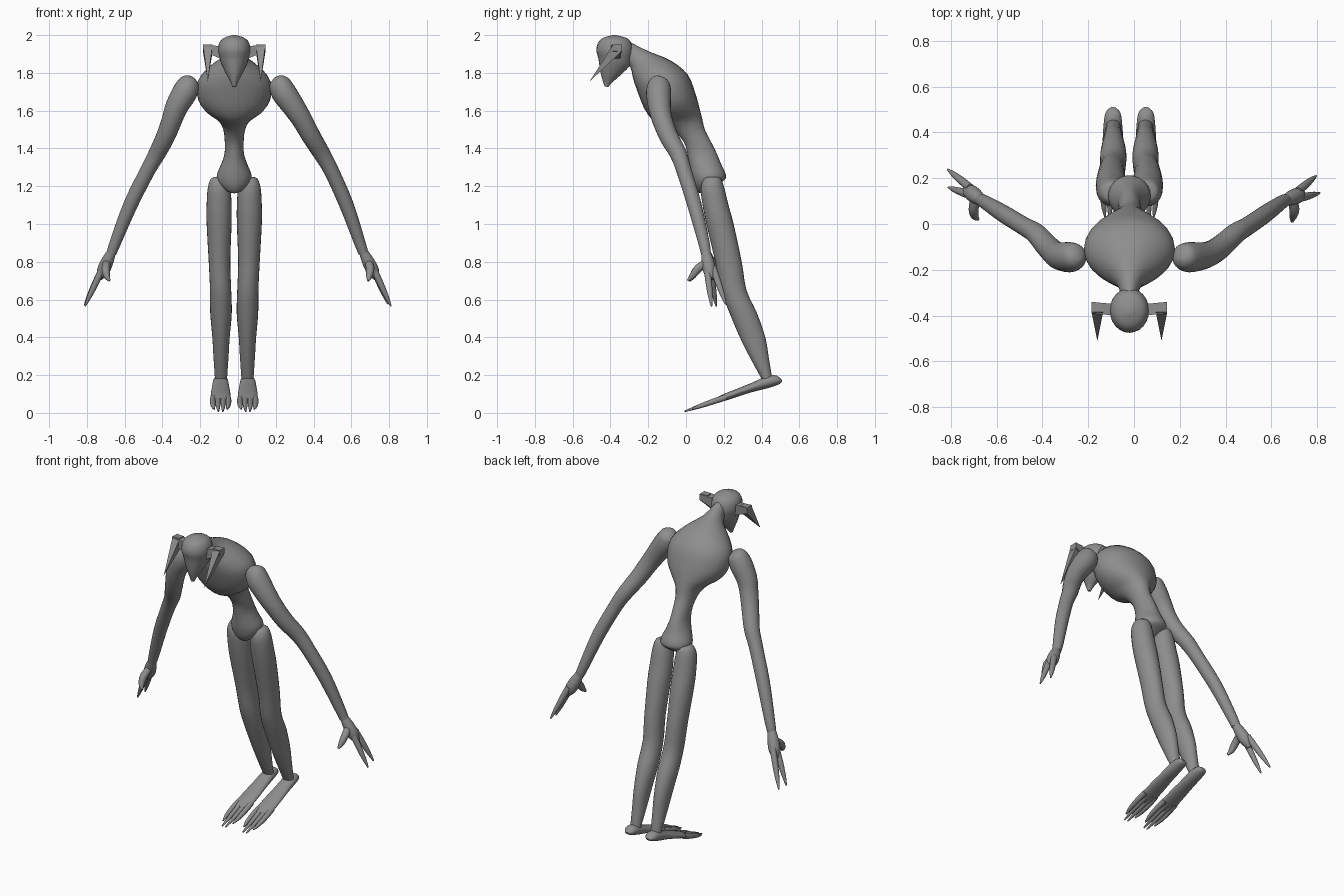
import bpy, bmesh, math
from mathutils import Vector

if "Cube" in bpy.data.objects:
    bpy.data.objects.remove(bpy.data.objects["Cube"])

CX = -0.02  # body midline
SEG = 24

grey = bpy.data.materials.new("grey skin")
grey.diffuse_color = (0.27, 0.27, 0.27, 1)
grey.use_nodes = True
grey.node_tree.nodes["Principled BSDF"].inputs["Base Color"].default_value = grey.diffuse_color


def finish(name, bm, angle=None):
    bmesh.ops.recalc_face_normals(bm, faces=bm.faces)
    mesh = bpy.data.meshes.new(name)
    bm.to_mesh(mesh)
    bm.free()
    mesh.materials.append(grey)
    ob = bpy.data.objects.new(name, mesh)
    bpy.context.collection.objects.link(ob)
    if angle:
        bpy.ops.object.select_all(action='DESELECT')
        ob.select_set(True)
        bpy.context.view_layer.objects.active = ob
        bpy.ops.object.shade_smooth_by_angle(angle=math.radians(angle))
    return ob


def spline(rows, steps=3):
    """Catmull-Rom interpolation through rows of numbers."""
    out = []
    for i in range(len(rows) - 1):
        p0, p1 = rows[max(i - 1, 0)], rows[i]
        p2, p3 = rows[i + 1], rows[min(i + 2, len(rows) - 1)]
        for k in range(steps):
            t = k / steps
            out.append([0.5 * (2 * b + (c - a) * t + (2 * a - 5 * b + 4 * c - d) * t * t
                               + (3 * b - a - 3 * c + d) * t ** 3)
                        for a, b, c, d in zip(p0, p1, p2, p3)])
    return out + [list(rows[-1])]


def loft(name, rings):
    """Skin elliptical rings given as (centre, axis a, axis b)."""
    bm = bmesh.new()
    loops = []
    for c, a, b in rings:
        loops.append([bm.verts.new(c + a * math.cos(2 * math.pi * k / SEG)
                                   + b * math.sin(2 * math.pi * k / SEG)) for k in range(SEG)])
    for l0, l1 in zip(loops, loops[1:]):
        for k in range(SEG):
            j = (k + 1) % SEG
            bm.faces.new((l0[k], l0[j], l1[j], l1[k]))
    bm.faces.new(loops[0][::-1])
    bm.faces.new(loops[-1])
    return finish(name, bm, 50)


def band(name, rows):
    """Rows: x centre, front y, front z, back y, back z, half width."""
    rings = []
    for x, fy, fz, by, bz, w in spline(rows):
        f, b = Vector((x, fy, fz)), Vector((x, by, bz))
        rings.append(((f + b) / 2, Vector((max(w, 0.003), 0, 0)), (b - f) / 2))
    return loft(name, rings)


def tube(name, rows):
    """Rows: x, y, z, radius."""
    pts = spline(rows)
    rings = []
    for i, (x, y, z, r) in enumerate(pts):
        d = Vector(pts[min(i + 1, len(pts) - 1)][:3]) - Vector(pts[max(i - 1, 0)][:3])
        a = d.cross(Vector((0, 1, 0))).normalized()
        if abs(d.normalized().y) > 0.9:
            a = Vector((1, 0, 0))
        b = d.cross(a).normalized()
        r = max(r, 0.003)
        rings.append((Vector((x, y, z)), a * r, b * r))
    return loft(name, rings)


def hull(name, points):
    bm = bmesh.new()
    for p in points:
        bm.verts.new(p)
    bmesh.ops.convex_hull(bm, input=bm.verts)
    return finish(name, bm)


# Torso from neck to pelvis
band("torso", [(CX, *r) for r in [
    (-.34, 1.87, -.29, 1.96, .035), (-.295, 1.83, -.20, 1.915, .06),
    (-.28, 1.77, -.08, 1.865, .14), (-.26, 1.71, .01, 1.79, .195),
    (-.225, 1.62, .05, 1.69, .19), (-.19, 1.565, .07, 1.62, .145),
    (-.15, 1.535, .085, 1.56, .085), (-.07, 1.50, .10, 1.50, .058),
    (-.01, 1.43, .13, 1.44, .05), (.01, 1.36, .16, 1.38, .052),
    (.02, 1.31, .185, 1.32, .07), (.03, 1.25, .208, 1.27, .092),
    (.045, 1.20, .21, 1.24, .085), (.07, 1.165, .18, 1.215, .05),
    (.10, 1.165, .15, 1.195, .015)]])

# Head with tapering beak
band("head", [(CX, *r) for r in [
    (-.39, 2.0, -.37, 2.0, .01), (-.44, 1.985, -.315, 1.985, .055),
    (-.465, 1.96, -.29, 1.96, .078), (-.475, 1.92, -.28, 1.92, .086),
    (-.465, 1.88, -.285, 1.88, .078), (-.46, 1.85, -.30, 1.835, .066),
    (-.452, 1.80, -.35, 1.785, .042), (-.44, 1.755, -.39, 1.75, .02),
    (-.43, 1.728, -.412, 1.725, .01)]])

# Arms: x positions per side, shared y, z and radius
ARM = [(-.135, 1.775, .02), (-.14, 1.755, .052), (-.145, 1.70, .066), (-.14, 1.62, .06),
       (-.125, 1.55, .054), (-.09, 1.46, .05), (-.04, 1.37, .045), (-.01, 1.28, .04),
       (.045, 1.10, .038), (.095, .90, .03), (.105, .845, .026)]
ARM_X = {"right": (.205, .215, .24, .295, .34, .39, .445, .495, .575, .645, .665),
         "left": (-.245, -.255, -.28, -.325, -.35, -.385, -.43, -.48, -.57, -.65, -.67)}
# Hand pieces: digit tips per side
TIPS = {"right": [(.81, .135, .565), (.795, .21, .575), (.69, .01, .70)],
        "left": [(-.81, .16, .565), (-.813, .238, .57), (-.68, .02, .70)]}

for side, s in (("right", 1), ("left", -1)):
    tube(side + "_arm", [(x, *r) for x, r in zip(ARM_X[side], ARM)])
    wrist = Vector((ARM_X[side][-1], .105, .85))
    knuckle = Vector((s * .715, .125 if s > 0 else .14, .75))
    mid = (wrist + knuckle) / 2
    tube(side + "_palm", [(*wrist, .024), (*mid, .033), (*knuckle, .033),
                          (*(knuckle + Vector((s * .02, .01, -.04))), .014)])
    for n, tip in zip(("front_finger", "back_finger"), TIPS[side]):
        tip = Vector(tip)
        off = Vector((0, -.014 if n[0] == "f" else .018, 0))
        base = knuckle + off + Vector((0, 0, .02))
        tube(f"{side}_{n}", [(*base, .018), (*base.lerp(tip, .4), .017),
                             (*base.lerp(tip, .75), .012), (*tip, .004)])
    tip = Vector(TIPS[side][2])
    tube(side + "_thumb", [(*mid, .02), (s * .70, .065, .765, .022),
                           (s * .695, .035, .725, .017), (*tip, .006)])

    # Horn: bar out from the head and a spike forward and down
    hx = lambda u: CX + s * u
    hull(side + "_horn_bar", [(hx(u), y, z) for u, y0, y1, z0, z1 in
                              ((.06, -.40, -.35, 1.87, 1.94), (.165, -.39, -.34, 1.915, 1.95))
                              for y in (y0, y1) for z in (z0, z1)])
    hull(side + "_horn_spike", [(hx(u), y, z) for u in (.115, .165) for y, z in
                                ((-.385, 1.95), (-.345, 1.95), (-.345, 1.91))]
         + [(hx(.14), -.51, 1.755)])

    # Leg
    band(side + "_leg", [(CX + s * u, f, z, b, z, w) for u, z, f, b, w in [
        (.075, 1.25, .12, .16, .02), (.078, 1.24, .095, .185, .045),
        (.08, 1.19, .078, .203, .06), (.08, 1.10, .088, .225, .066),
        (.08, 1.0, .108, .252, .066), (.078, .80, .155, .295, .057),
        (.072, .65, .185, .32, .056), (.07, .53, .23, .375, .057),
        (.07, .40, .285, .42, .046), (.07, .30, .335, .437, .04),
        (.07, .18, .40, .457, .032)]])

    # Foot with four long toes
    fx = CX + s * .072
    band(side + "_foot", [(fx, *r) for r in [
        (.51, .172, .507, .163, .012), (.48, .197, .49, .15, .033),
        (.43, .195, .43, .13, .041), (.35, .16, .35, .11, .046),
        (.27, .128, .27, .085, .051), (.20, .10, .20, .062, .052),
        (.15, .075, .15, .053, .045)]])
    for i, (o, end) in enumerate(((-.038, .04), (-.013, 0), (.013, 0), (.038, .04))):
        tube(f"{side}_toe_{i + 1}", [(fx + o, .21, .082, .016), (fx + o * 1.1, .15, .062, .015),
                                     (fx + o * 1.05, .08, .038, .012),
                                     (fx + o * .9, end - .008, .008 + end * .3, .004)])
